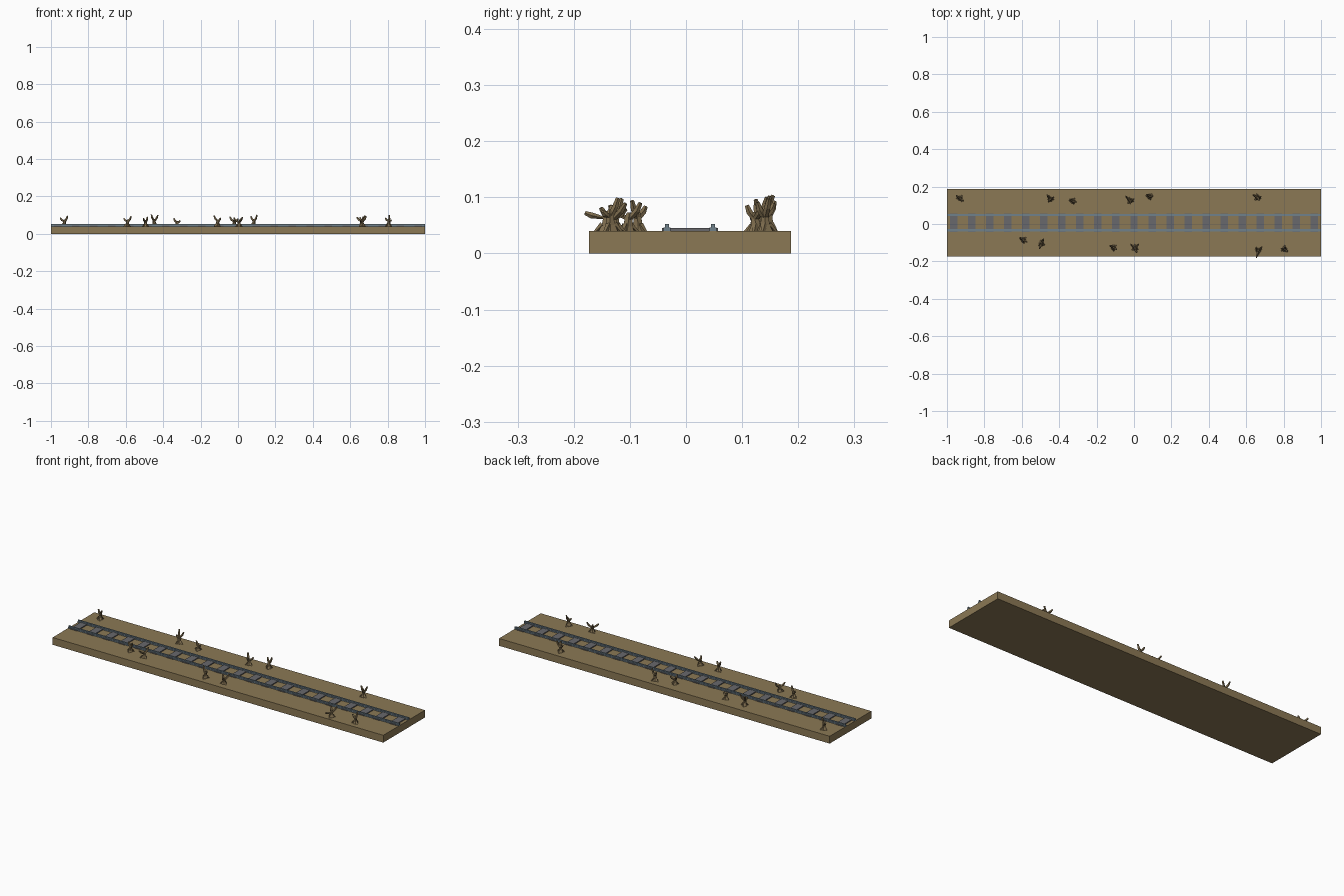
import bpy, bmesh, math
from mathutils import Vector

if "Cube" in bpy.data.objects:
    bpy.data.objects.remove(bpy.data.objects["Cube"])

CY, TOP = 0.007, 0.04


def mat(name, col):
    m = bpy.data.materials.new(name)
    m.diffuse_color = (*col, 1)
    m.use_nodes = True
    m.node_tree.nodes["Principled BSDF"].inputs["Base Color"].default_value = m.diffuse_color
    return m


EARTH = mat("earth", (0.26, 0.19, 0.09))
WOOD = mat("dead_wood", (0.22, 0.16, 0.08))
STEEL = mat("steel", (0.16, 0.22, 0.26))
TIE = mat("sleeper_grey", (0.14, 0.14, 0.15))


def finish(bm, name, m):
    bmesh.ops.recalc_face_normals(bm, faces=bm.faces)
    me = bpy.data.meshes.new(name)
    bm.to_mesh(me)
    bm.free()
    me.materials.append(m)
    ob = bpy.data.objects.new(name, me)
    bpy.context.collection.objects.link(ob)
    return ob


def add_box(bm, x0, x1, y0, y1, z0, z1):
    vs = bmesh.ops.create_cube(bm, size=1)["verts"]
    for v in vs:
        v.co = ((x0 + x1) / 2 + v.co.x * (x1 - x0),
                (y0 + y1) / 2 + v.co.y * (y1 - y0),
                (z0 + z1) / 2 + v.co.z * (z1 - z0))


# Faceted tapering limb following a path
def add_limb(bm, pts, radii, sides=6):
    pts = [Vector(p) for p in pts]
    rings = []
    for i, (p, r) in enumerate(zip(pts, radii)):
        d = (pts[min(i + 1, len(pts) - 1)] - pts[max(i - 1, 0)]).normalized()
        if i == 0:
            d = Vector((0, 0, 1))
        u = (Vector((1, 0, 0)) - d * d.x).normalized()
        w = d.cross(u)
        rings.append([bm.verts.new(p + r * (u * math.cos(a) + w * math.sin(a)))
                      for a in (2 * math.pi * k / sides for k in range(sides))])
    for a, b in zip(rings, rings[1:]):
        for k in range(sides):
            j = (k + 1) % sides
            bm.faces.new((a[k], a[j], b[j], b[k]))
    bm.faces.new(rings[0][::-1])
    bm.faces.new(rings[-1])


# Ground slab
bm = bmesh.new()
add_box(bm, -1, 1, CY - 0.18, CY + 0.18, 0, TOP)
finish(bm, "ground_slab", EARTH)

# Sleepers
bm = bmesh.new()
for i in range(21):
    x = -0.963 + i * 0.0963
    add_box(bm, x - 0.02, x + 0.02, CY - 0.05, CY + 0.05, TOP - 0.002, 0.045)
finish(bm, "sleepers", TIE)

# Rails: wide foot with a narrower head
for side, name in ((-1, "front_rail"), (1, "back_rail")):
    bm = bmesh.new()
    y = CY + side * 0.041
    add_box(bm, -1, 1, y - 0.006, y + 0.006, TOP - 0.001, 0.0465)
    add_box(bm, -1, 1, y - 0.0035, y + 0.0035, 0.046, 0.0525)
    finish(bm, name, STEEL)

# Dead trees: x, y, height, then branch tip offsets (dx, dy, fraction of height)
TREES = [
    (-0.93, 0.137, 0.057, [(-0.022, 0.016, 0.8), (0.02, -0.014, 1)]),
    (-0.447, 0.133, 0.064, [(-0.018, 0.024, 1), (0.02, 0.012, 0.95), (-0.012, -0.01, 0.75)]),
    (-0.328, 0.123, 0.043, [(-0.017, 0.01, 1), (0.02, -0.006, 0.75)]),
    (-0.02, 0.125, 0.052, [(-0.026, 0.026, 1), (0.022, 0.01, 0.8), (0.0, -0.018, 0.9)]),
    (0.083, 0.147, 0.063, [(-0.016, 0.012, 0.85), (0.02, 0.002, 1)]),
    (0.66, 0.142, 0.058, [(-0.026, 0.016, 0.85), (0.02, 0.006, 1), (0.01, -0.016, 0.9)]),
    (-0.592, -0.085, 0.055, [(-0.02, 0.014, 0.8), (0.022, -0.012, 1)]),
    (-0.495, -0.105, 0.051, [(-0.012, -0.03, 0.85), (0.012, 0.026, 1)]),
    (-0.11, -0.126, 0.058, [(-0.02, 0.012, 1), (0.018, -0.01, 0.8)]),
    (0.005, -0.128, 0.05, [(-0.024, 0.022, 0.8), (0.02, 0.022, 1), (0.01, -0.026, 0.85)]),
    (0.665, -0.143, 0.055, [(-0.012, -0.04, 0.6), (0.022, 0.022, 1), (-0.014, 0.02, 0.9)]),
    (0.805, -0.134, 0.06, [(0.004, 0.014, 1), (-0.02, 0.002, 0.75), (0.016, -0.016, 0.6)]),
]
for n, (x, y, h, tips) in enumerate(TREES, 1):
    bm = bmesh.new()
    base = Vector((x, y, TOP - 0.001))
    lean = Vector((tips[-1][0], tips[-1][1], 0)) * 0.12
    fork = base + lean + Vector((0, 0, h * 0.55))
    # trunk with a flared foot
    add_limb(bm, [base, base + lean * 0.5 + Vector((0, 0, h * 0.2)), fork,
                  fork + Vector((0, 0, 0.006))], [0.015, 0.0095, 0.007, 0.004])
    # bent branches
    for dx, dy, f in tips:
        tip = base + Vector((dx * 0.92, dy * 0.92, h * f))
        start = fork - Vector((0, 0, h * 0.14))
        mid = start.lerp(tip, 0.55) + Vector((dx, dy, 0)) * 0.12
        add_limb(bm, [start, mid, tip], [0.0065, 0.0058, 0.0038], 5)
    # root spurs
    for k in range(3):
        a = n + k * 2.1
        out = Vector((math.cos(a), math.sin(a), 0)) * 0.018
        add_limb(bm, [base + out, base + out * 0.3 + Vector((0, 0, h * 0.22))],
                 [0.004, 0.006], 4)
    finish(bm, f"dead_tree_{n}", WOOD)
